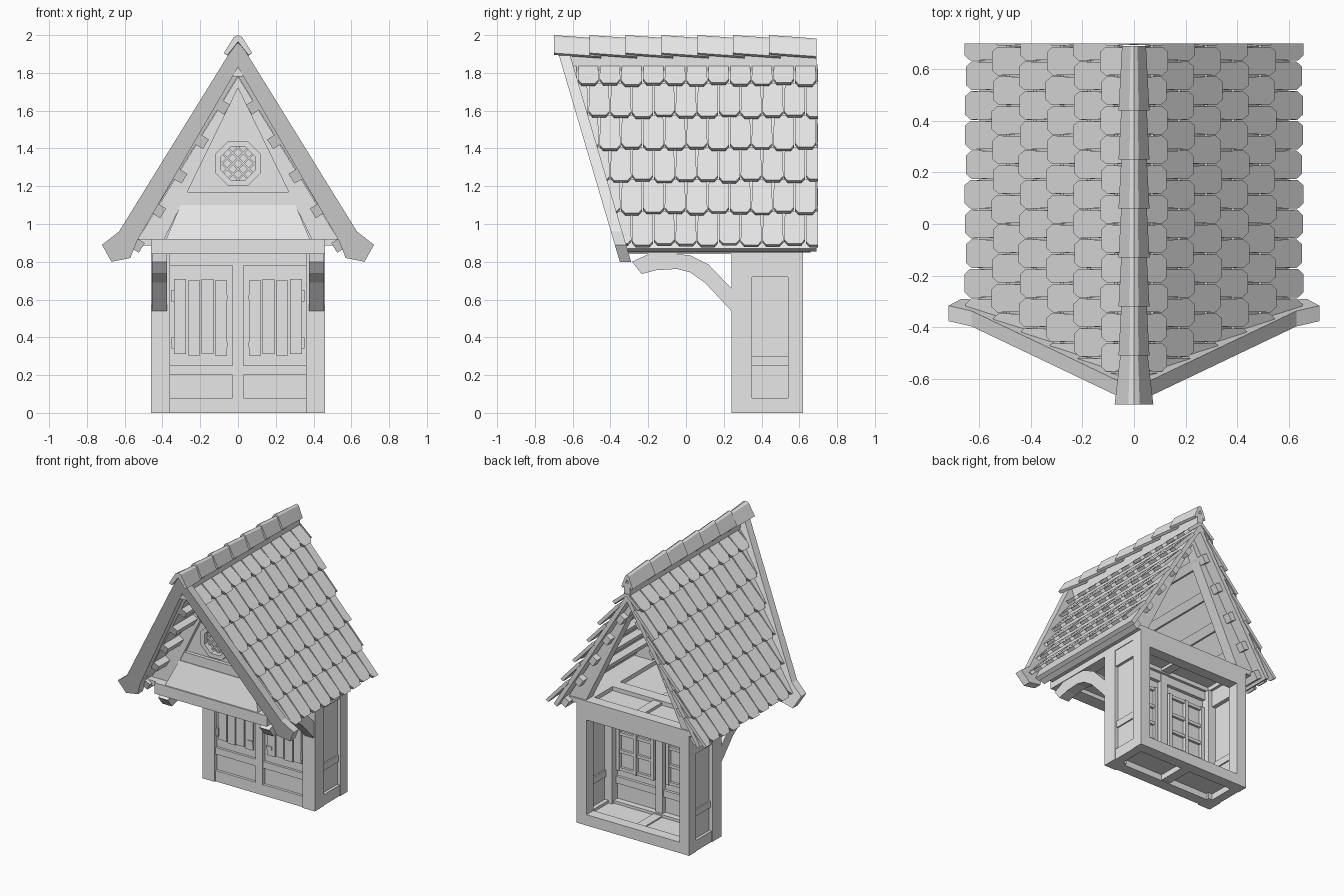
import bpy, bmesh, math
from mathutils import Vector, Matrix

cube = bpy.data.objects.get("Cube")
if cube:
    bpy.data.objects.remove(cube, do_unlink=True)

grey = bpy.data.materials.new("plain_grey")
grey.use_nodes = True
grey.diffuse_color = (0.8, 0.8, 0.8, 1)
grey.node_tree.nodes["Principled BSDF"].inputs["Base Color"].default_value = (0.8, 0.8, 0.8, 1)

SLOPE = 1.617          # roof drop per unit of x
LEAN = 0.295           # forward lean of the roof front
DOWN = Vector((1, 0, -SLOPE)).normalized()
OUT = Vector((SLOPE, 0, 1)).normalized()


def front_y(z, start=-0.62):
    return start + LEAN * (1.9 - z)


def finish(name, bm, mirror=False):
    bmesh.ops.recalc_face_normals(bm, faces=bm.faces)
    mesh = bpy.data.meshes.new(name)
    bm.to_mesh(mesh)
    bm.free()
    mesh.materials.append(grey)
    ob = bpy.data.objects.new(name, mesh)
    bpy.context.collection.objects.link(ob)
    if mirror:
        ob.modifiers.new("mirror", 'MIRROR').use_mirror_merge = False
    return ob


def loft(bm, rings):
    """Closed solid through matching rings of points."""
    rows = [[bm.verts.new(p) for p in ring] for ring in rings]
    n = len(rows[0])
    for a, b in zip(rows, rows[1:]):
        for i in range(n):
            bm.faces.new((a[i], a[(i + 1) % n], b[(i + 1) % n], b[i]))
    bm.faces.new(rows[0])
    bm.faces.new(rows[-1])


def box(name, x, y, z, mirror=False):
    bm = bmesh.new()
    loft(bm, [[(x[0], y[0], k), (x[1], y[0], k), (x[1], y[1], k), (x[0], y[1], k)] for k in z])
    return finish(name, bm, mirror)


def prism(name, pts, y0, y1, mirror=False):
    """Front outline of x, z points extruded along y; ends may be functions of z."""
    bm = bmesh.new()
    loft(bm, [[(x, e(z) if callable(e) else e, z) for x, z in pts] for e in (y0, y1)])
    return finish(name, bm, mirror)


def roof_pt(t, n):
    """Point t down the slope and n above the roof boards."""
    p = Vector((0, 0, 1.84)) + DOWN * t + OUT * n
    return p.x, p.z


# Roof boards and battens under them
prism("roof_boards", [(0, 1.84), roof_pt(1.14, 0), roof_pt(1.14, -0.03), (0, 1.782)], front_y, 0.69, True)
for i in range(5):
    t = 0.2 + i * 0.215
    prism("batten", [roof_pt(t + a, b) for a, b in ((0, -.03), (.06, -.03), (.06, -.075), (0, -.075))],
          front_y, 0.66, True)

# Overlapping tiles, trimmed to the leaning front and the flat back
bm = bmesh.new()
W, STEP = 0.115, 0.2
for row in range(6):
    end = 1.15 - row * STEP
    top = max(end - STEP - 0.03, 0)
    for k in range(-7, 8):
        yc = (k + 0.5 * (row % 2)) * W
        wobble = 0.006 * math.sin(k * 2.3 + row * 1.7)
        low = end + wobble
        h = W / 2 - 0.002
        outline = [(-h + .004, top, 0), (-h, low - .03, .038), (-h + .02, low, .045),
                   (h - .02, low, .045), (h, low - .03, .038), (h - .004, top, 0)]
        rings = []
        for lift in (0.0, 0.024):
            ring = []
            for y, t, n in outline:
                x, z = roof_pt(t, n - 0.01 + lift)
                ring.append((x, yc + y, z))
            rings.append(ring)
        loft(bm, rings)
for co, no in (((0, -.62, 1.9), (0, -1, -LEAN)), ((0, .70, 0), (0, 1, 0))):
    bmesh.ops.bisect_plane(bm, geom=bm.verts[:] + bm.edges[:] + bm.faces[:], plane_co=co,
                           plane_no=no, clear_outer=True)
    bmesh.ops.holes_fill(bm, edges=[e for e in bm.edges if e.is_boundary], sides=0)
finish("roof_tiles", bm, True)

# Ridge caps, each wide at the front and tucked under its neighbour
bm = bmesh.new()
for i in range(7):
    y0 = -0.70 + i * 0.19
    y1 = min(y0 + 0.25, 0.70)
    rings = []
    for y, s, drop in ((y0, 1 if i == 0 else .8, 0), (y1, .62, .018)):
        pts = [(-.075, 1.905), (-.022, 1.99), (0, 2), (.022, 1.99), (.075, 1.905),
               (.055, 1.895), (0, 1.965), (-.055, 1.895)]
        rings.append([(x * s, y, z - drop) for x, z in pts])
    loft(bm, rings)
finish("ridge_caps", bm)
box("ridge_beam", (-.025, .025), (-.64, .69), (1.78, 1.92))

# Leaning barge boards with flared feet
prism("barge_board", [(0, 1.96), (.03, 1.93), (.63, .96), (.72, .89), (.67, .80), (.57, .82),
                      (.535, .91), (0, 1.83)],
      lambda z: front_y(z, -.675), lambda z: front_y(z, -.615), True)

# Front gable: wall, sloping frame, ledge and rail
prism("gable_wall", [(-.52, .92), (.52, .92), (0, 1.78)], -.22, -.19)
rafter = [(0, 1.78), (.53, .92), (.39, .92), (0, 1.72)]
prism("gable_frame", rafter, -.25, -.16, True)
prism("rear_rafter", rafter, .53, .61, True)
prism("gable_rail", [(-.305, 1.10), (.305, 1.10), (.27, 1.17), (-.27, 1.17)], -.245, -.19)
bm = bmesh.new()
loft(bm, [[(-.38, -.31, .92), (.38, -.31, .92), (.38, -.2, .92), (-.38, -.2, .92)],
          [(-.305, -.25, 1.10), (.305, -.25, 1.10), (.305, -.2, 1.10), (-.305, -.2, 1.10)]])
finish("gable_ledge", bm)

# Octagonal window with a diagonal lattice
bm = bmesh.new()
corners = [math.pi / 8 + i * math.pi / 4 for i in range(9)]
for a, b in zip(corners, corners[1:]):
    ring = [(r * math.cos(c), 1.32 + r * math.sin(c)) for r, c in ((.13, a), (.13, b), (.097, b), (.097, a))]
    loft(bm, [[(x, y, z) for x, z in ring] for y in (-.265, -.17)])
finish("window_ring", bm)
bm = bmesh.new()
for turn in (45, -45):
    for off in (-.06, -.02, .02, .06):
        half = math.sqrt(.1 ** 2 - off ** 2)
        m = (Matrix.Translation((0, -.205, 1.32)) @ Matrix.Rotation(math.radians(turn), 4, 'Y')
             @ Matrix.Translation((off, 0, 0)) @ Matrix.Diagonal((.01, .06, half * 2, 1)))
        bmesh.ops.create_cube(bm, size=1, matrix=m)
finish("window_lattice", bm)

# Platform carrying the roof
Z = (.84, .92)
box("platform_front_beam", (-.46, .46), (-.32, -.22), Z)
box("platform_rear_beam", (-.46, .46), (.54, .62), Z)
box("platform_cross_beam", (-.37, .37), (.24, .33), Z)
box("platform_side_beam", (.37, .46), (-.22, .54), Z, True)
box("platform_mid_beam", (-.035, .035), (-.22, .54), (.85, .91))
box("platform_panel", (-.38, .38), (-.23, .55), (.87, .89))
box("eave_plate", (.46, .55), (-.30, .62), (.885, .92), True)

# Curved brackets
bm = bmesh.new()
curve = [(-.285, .80), (-.20, .84), (-.05, .84), (.02, .835), (.12, .785), (.24, .66),
         (.24, .54), (.10, .69), (.02, .745), (-.05, .762), (-.16, .755), (-.235, .735)]
loft(bm, [[(x, y, z) for y, z in curve] for x in (.375, .455)])
finish("bracket", bm, True)

# Body posts, rails and floor
box("front_post", (.36, .46), (.24, .35), (0, .84), True)
box("rear_post", (.38, .46), (.54, .62), (0, .84), True)
box("front_sill", (-.36, .36), (.25, .33), (0, .08))
box("rear_sill", (-.38, .38), (.54, .62), (0, .08))
box("rear_head", (-.38, .38), (.54, .62), (.78, .84))
box("side_sill", (.39, .455), (.35, .54), (0, .08), True)
box("side_rail", (.41, .445), (.35, .54), (.25, .30), True)
box("side_head", (.39, .455), (.35, .54), (.72, .84), True)
box("side_panel", (.42, .435), (.34, .55), (.06, .74), True)
box("floor_panel", (-.40, .40), (.30, .56), (.045, .06))
box("floor_joist", (-.035, .035), (.33, .54), (.005, .07))
box("front_panel", (-.37, .37), (.27, .285), (.06, .84))
box("front_mullion", (-.03, .03), (.245, .315), (.08, .84))
box("front_rail", (-.36, .36), (.252, .305), (.20, .25))
box("front_head", (-.36, .36), (.252, .31), (.78, .84))

# Shutter planks and hinges outside, casement bars inside
for i in range(4):
    x = .058 + i * .072
    box("shutter_plank", (x, x + .064), (.256, .275), (.305 + .008 * (i % 2), .70 + .008 * (i % 2)), True)
for z in (.35, .60):
    box("hinge_strap", (.055, .10), (.249, .26), (z, z + .025), True)
    box("hinge_pin", (.335, .352), (.247, .27), (z - .01, z + .05), True)
for x in (.05, .19, .33):
    box("casement_upright", (x, x + .025), (.28, .31), (.30, .72), True)
for z in (.30, .43, .56, .695):
    box("casement_bar", (.05, .355), (.28, .303), (z, z + .022), True)
